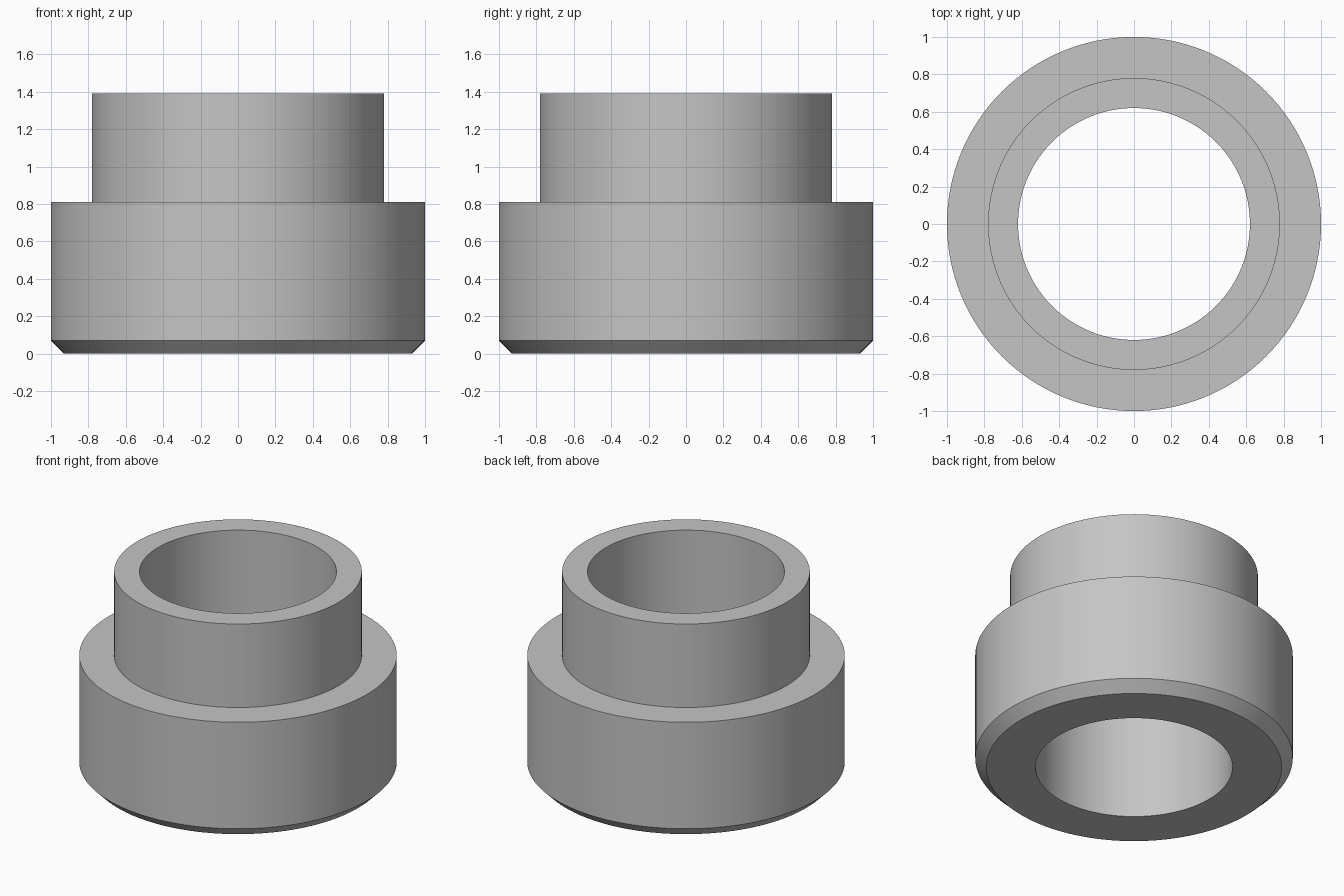
import bpy
import bmesh
import math

SEGMENTS = 128

cube = bpy.data.objects.get("Cube")
if cube:
    bpy.data.objects.remove(cube, do_unlink=True)

# Plain grey finish
grey = bpy.data.materials.new("grey")
grey.use_nodes = True
colour = (0.56, 0.56, 0.56, 1.0)
grey.diffuse_color = colour
grey.node_tree.nodes["Principled BSDF"].inputs["Base Color"].default_value = colour


def lathe(name, profile):
    """Revolve a closed (radius, height) profile around the z axis."""
    bm = bmesh.new()
    rings = []
    for i in range(SEGMENTS):
        a = 2 * math.pi * i / SEGMENTS
        rings.append([bm.verts.new((r * math.cos(a), r * math.sin(a), z)) for r, z in profile])
    n = len(profile)
    for i, ring in enumerate(rings):
        following = rings[(i + 1) % SEGMENTS]
        for j in range(n):
            k = (j + 1) % n
            bm.faces.new((ring[j], following[j], following[k], ring[k]))
    bmesh.ops.recalc_face_normals(bm, faces=bm.faces)
    mesh = bpy.data.meshes.new(name)
    bm.to_mesh(mesh)
    bm.free()
    mesh.materials.append(grey)
    obj = bpy.data.objects.new(name, mesh)
    bpy.context.collection.objects.link(obj)
    bpy.ops.object.select_all(action="DESELECT")
    obj.select_set(True)
    bpy.context.view_layer.objects.active = obj
    bpy.ops.object.shade_smooth_by_angle(angle=math.radians(30))
    return obj


# Stepped bushing: chamfered wide base, narrower neck, straight bore
BORE, NECK, BASE = 0.62, 0.78, 1.0
CHAMFER, SHOULDER, TOP = 0.07, 0.81, 1.39
lathe("stepped_bushing", [
    (BORE, 0), (BASE - CHAMFER, 0), (BASE, CHAMFER), (BASE, SHOULDER),
    (NECK, SHOULDER), (NECK, TOP), (BORE, TOP),
])
